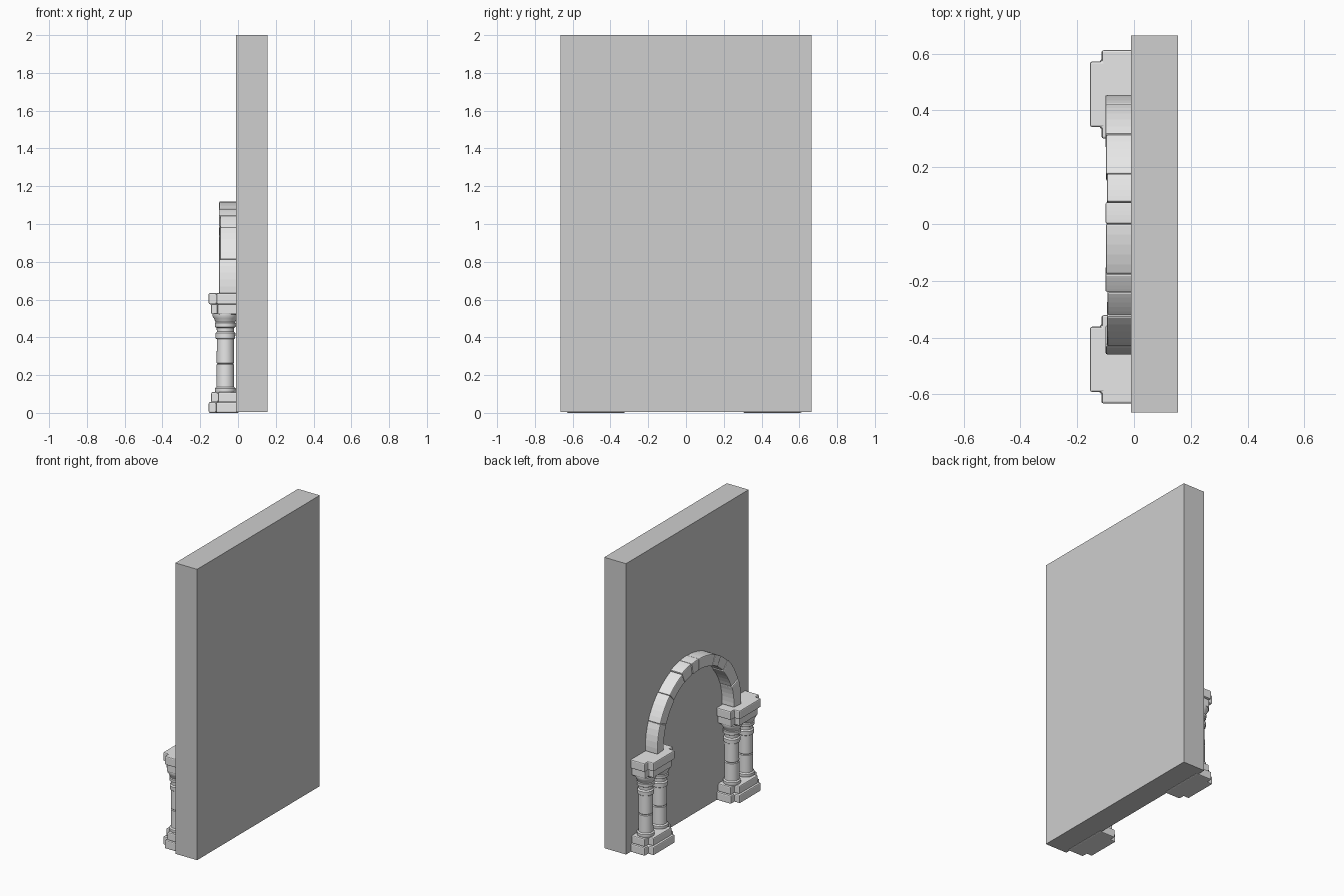
import bpy, bmesh, math, random
from mathutils import Vector

random.seed(4)
if "Cube" in bpy.data.objects:
    bpy.data.objects.remove(bpy.data.objects["Cube"], do_unlink=True)


def material(name, value):
    m = bpy.data.materials.new(name)
    m.use_nodes = True
    m.diffuse_color = (value, value, value, 1)
    m.node_tree.nodes["Principled BSDF"].inputs["Base Color"].default_value = m.diffuse_color
    return m


stone = material("pale stone", 0.8)
plaster = material("wall grey", 0.62)


def finish(name, bm, mat, bevel=0.0, smooth=False):
    bmesh.ops.recalc_face_normals(bm, faces=bm.faces)
    mesh = bpy.data.meshes.new(name)
    bm.to_mesh(mesh)
    bm.free()
    mesh.materials.append(mat)
    ob = bpy.data.objects.new(name, mesh)
    bpy.context.collection.objects.link(ob)
    if smooth:
        bpy.ops.object.select_all(action="DESELECT")
        ob.select_set(True)
        bpy.context.view_layer.objects.active = ob
        bpy.ops.object.shade_smooth_by_angle(angle=math.radians(35))
    if bevel:
        mod = ob.modifiers.new("worn edges", "BEVEL")
        mod.width = bevel
        mod.segments = 2
        mod.limit_method = "ANGLE"
    return ob


def prism(name, outline, z0, z1, mat, bevel=0.0):
    """Extrude an xy outline upwards."""
    bm = bmesh.new()
    face = bm.faces.new([bm.verts.new((x, y, z0)) for x, y in outline])
    top = bmesh.ops.extrude_face_region(bm, geom=[face])["geom"]
    verts = [v for v in top if isinstance(v, bmesh.types.BMVert)]
    bmesh.ops.translate(bm, vec=(0, 0, z1 - z0), verts=verts)
    return finish(name, bm, mat, bevel)


def stepped_slab(name, cy, z0, z1, front, shoulder, half_front, half_wide):
    """Slab against the wall whose middle steps forward."""
    side = [(0.005, half_wide), (shoulder, half_wide),
            (shoulder, half_front), (front, half_front)]
    outline = side + [(x, -y) for x, y in reversed(side)]
    return prism(name, [(x, cy + y) for x, y in outline], z0, z1, stone, 0.007)


def lathe(name, profile, x, y):
    """Turn a (radius, height) profile around a vertical axis."""
    bm = bmesh.new()
    verts = [bm.verts.new((x + r, y, z)) for r, z in profile]
    edges = [bm.edges.new(pair) for pair in zip(verts, verts[1:])]
    bmesh.ops.spin(bm, geom=verts + edges, cent=(x, y, 0), axis=(0, 0, 1),
                   angle=math.tau, steps=24, use_merge=True)
    bmesh.ops.remove_doubles(bm, verts=bm.verts, dist=0.0001)
    return finish(name, bm, stone, smooth=True)


# Wall panel
prism("wall_panel", [(-0.01, -0.665), (0.155, -0.665), (0.155, 0.665), (-0.01, 0.665)],
      0.004, 2.0, plaster)

# Column outline: foot ring, two drums, neck ring and flared capital
column = [(0.052, 0.105), (0.056, 0.115), (0.055, 0.13), (0.047, 0.137),
          (0.046, 0.255), (0.042, 0.26), (0.046, 0.265), (0.045, 0.39),
          (0.052, 0.395), (0.053, 0.422), (0.045, 0.43), (0.046, 0.45),
          (0.055, 0.455), (0.056, 0.475), (0.052, 0.48), (0.06, 0.5),
          (0.068, 0.512), (0.068, 0.526)]

# Paired-column supports on both sides of the arch
for side, cy in (("far", 0.457), ("near", -0.477)):
    stepped_slab(side + "_plinth", cy, 0.0, 0.057, -0.155, -0.115, 0.115, 0.155)
    stepped_slab(side + "_upper_plinth", cy, 0.055, 0.11, -0.142, -0.105, 0.1, 0.142)
    stepped_slab(side + "_impost", cy, 0.522, 0.577, -0.142, -0.108, 0.1, 0.142)
    stepped_slab(side + "_cap_slab", cy, 0.575, 0.635, -0.155, -0.113, 0.115, 0.156)
    for label, dy in (("outer", 0.075), ("inner", -0.075)):
        lathe(f"{side}_{label}_column", column, -0.067, cy + math.copysign(dy, cy * dy))


# Arch of worn wedge stones
def wedge(name, a0, a1, inner, outer, front, steps=5):
    bm = bmesh.new()
    rings = []
    for i in range(steps + 1):
        a = a0 + (a1 - a0) * i / steps
        d = Vector((0, math.cos(a), math.sin(a)))
        rings.append([bm.verts.new(Vector((x, 0, 0.66)) + d * r)
                      for x, r in ((0.0, inner), (front, inner), (front, outer), (0.0, outer))])
    for p, q in zip(rings, rings[1:]):
        for k in range(4):
            n = (k + 1) % 4
            bm.faces.new((p[k], p[n], q[n], q[k]))
    bm.faces.new(rings[0])
    bm.faces.new(rings[-1])
    return finish(name, bm, stone, 0.006)


joints = [-0.06, 0.38, 0.8, 1.17, 1.4, 1.57, 1.97, 2.13, 2.36, 2.8, math.pi + 0.06]
for i, (a0, a1) in enumerate(zip(joints, joints[1:])):
    jitter = random.uniform(-0.004, 0.004)
    wedge(f"arch_stone_{i + 1}", a0 + 0.001, a1 - 0.001,
          0.38 - jitter, 0.457 + jitter, -0.097 + random.uniform(-0.005, 0.004))
